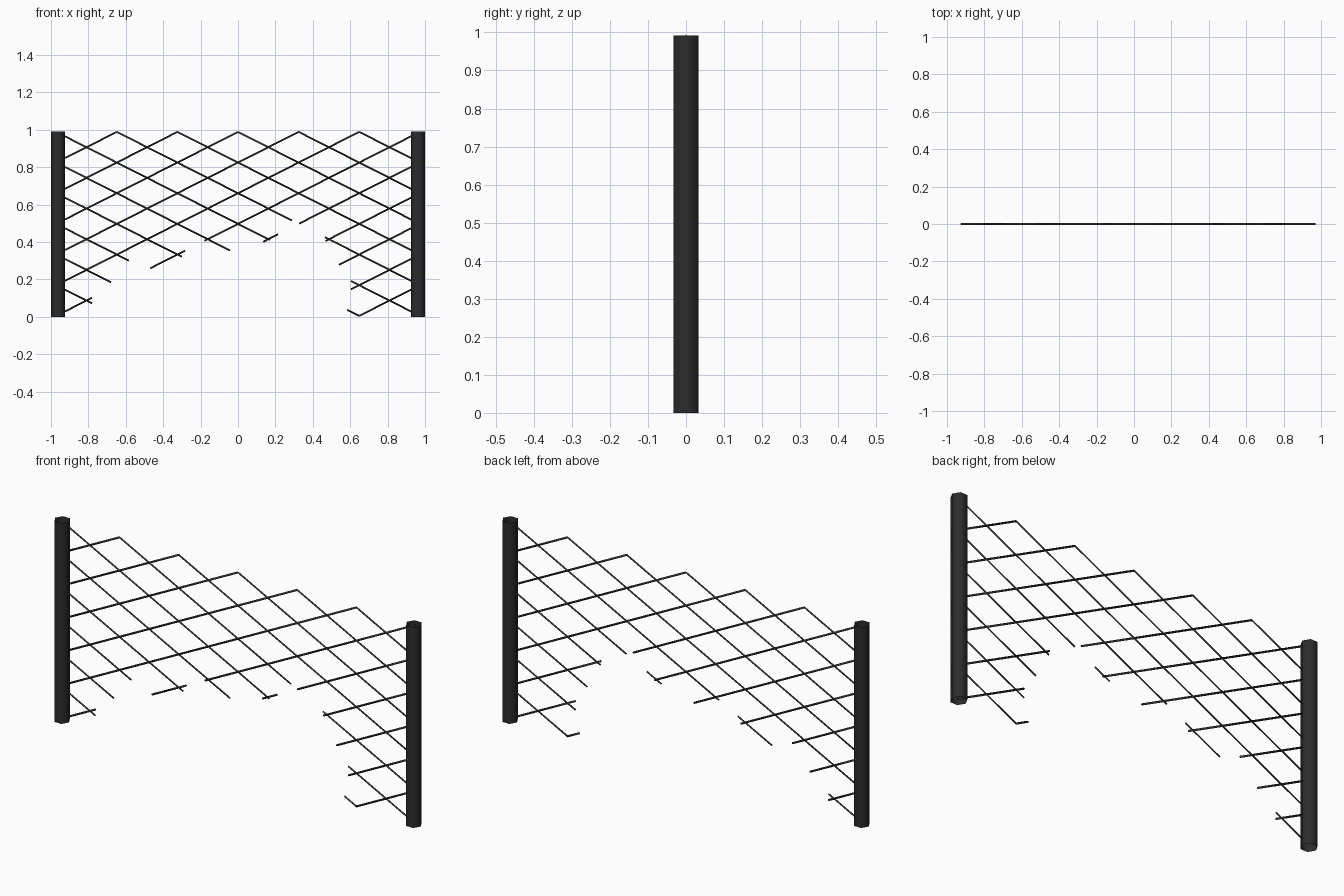
import bpy, bmesh, math
from mathutils import Vector, Matrix

if "Cube" in bpy.data.objects:
    bpy.data.objects.remove(bpy.data.objects["Cube"])

STEP, SLOPE, TOP = 0.324, 0.506, 0.989
L, R = -0.925, 0.97


def material(name, col):
    m = bpy.data.materials.new(name)
    m.diffuse_color = (*col, 1)
    m.use_nodes = True
    m.node_tree.nodes["Principled BSDF"].inputs["Base Color"].default_value = m.diffuse_color
    return m


def finish(bm, name, mat):
    me = bpy.data.meshes.new(name)
    bm.to_mesh(me)
    bm.free()
    ob = bpy.data.objects.new(name, me)
    bpy.context.collection.objects.link(ob)
    me.materials.append(mat)
    for p in me.polygons:
        p.use_smooth = True
    return ob


post_mat = material("dark_post", (0.024, 0.025, 0.024))
wire_mat = material("dark_wire", (0.035, 0.035, 0.035))


# Posts: open-ended six-sided tubes
def post(name, x, r=0.038, h=0.992):
    bm = bmesh.new()
    rings = []
    for z in (0, h / 3, 2 * h / 3, h):
        rings.append([bm.verts.new((x + r * math.cos(i * math.pi / 3),
                                    r * math.sin(i * math.pi / 3), z)) for i in range(6)])
    for a, b in zip(rings, rings[1:]):
        for i in range(6):
            j = (i + 1) % 6
            bm.faces.new((a[i], a[j], b[j], b[i]))
    finish(bm, name, post_mat)


post("left_post", -0.962)
post("right_post", 0.962)


# Wires: thin four-sided rods between two x values on a sloped line
def wires(name, sign, table, r=0.0048):
    bm = bmesh.new()
    for k, pieces in table.items():
        for x0, x1 in pieces:
            p, q = (Vector((x, 0, TOP + sign * SLOPE * (x - STEP * k))) for x in (x0, x1))
            d = q - p
            rot = Vector((0, 0, 1)).rotation_difference(d.normalized()).to_matrix().to_4x4()
            bmesh.ops.create_cone(bm, cap_ends=True, segments=4, radius1=r, radius2=r,
                                  depth=d.length,
                                  matrix=Matrix.Translation((p + q) / 2) @ rot)
    finish(bm, name, wire_mat)


# Each wire is numbered by where it meets the top edge; gaps form the torn hole
wires("rising_wires", 1, {
    -2: [(L, -0.648)], -1: [(L, -0.324)], 0: [(L, 0)], 1: [(L, 0.324)], 2: [(L, 0.648)],
    3: [(L, -0.78), (-0.47, -0.283), (-0.18, R)],
    4: [(0.134, 0.214), (0.326, R)],
    5: [(0.468, R)], 6: [(0.54, R)], 7: [(0.604, R)], 8: [(0.648, R)]})
wires("falling_wires", -1, {
    2: [(0.648, R)], 1: [(0.324, R)], 0: [(0, R)], -1: [(-0.324, R)],
    -2: [(-0.648, 0.289), (0.465, R)],
    -3: [(L, 0.171), (0.604, R)],
    -4: [(L, -0.043), (0.583, 0.65)],
    -5: [(L, -0.3)], -6: [(L, -0.583)], -7: [(L, -0.679)], -8: [(L, -0.78)]})
